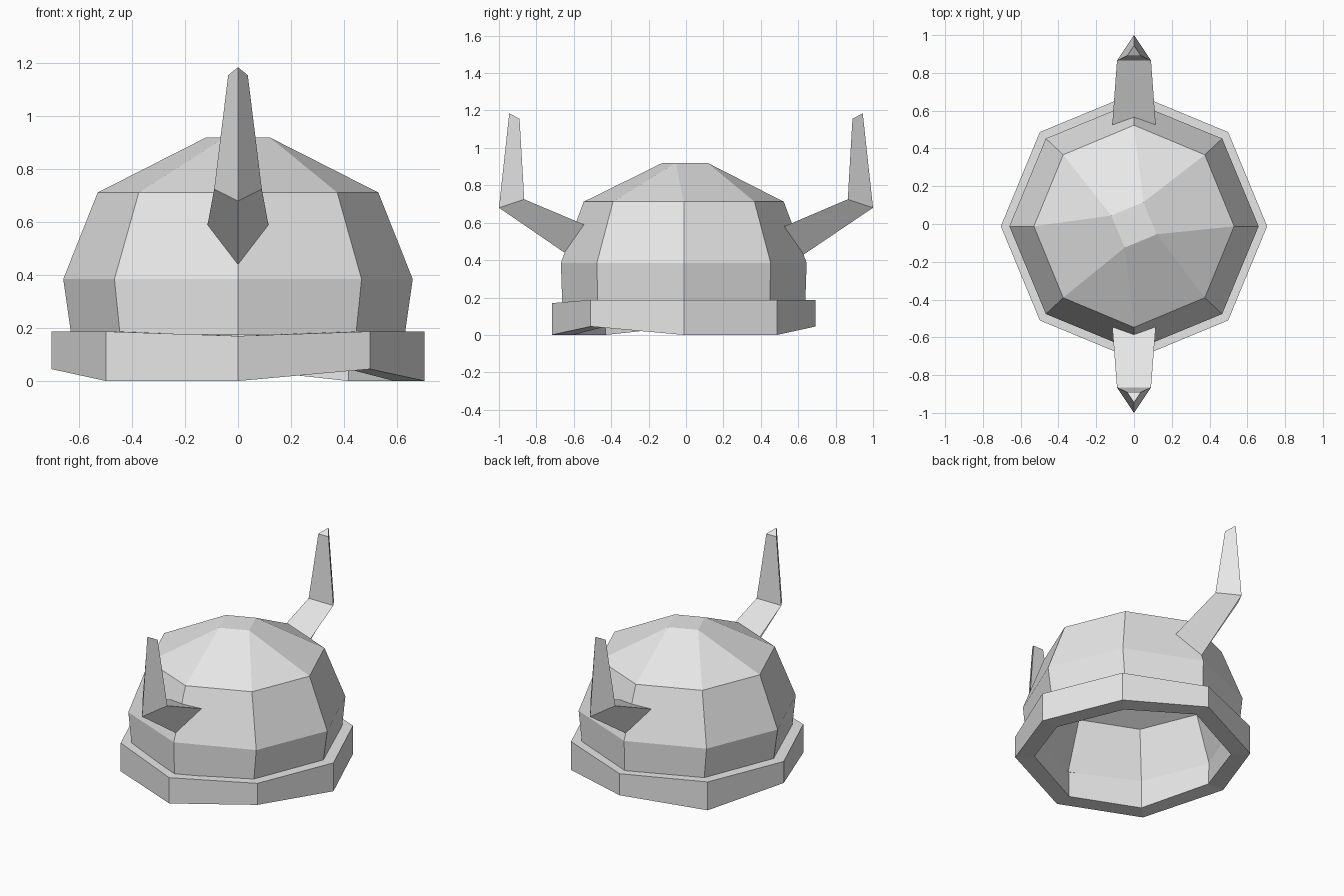
import bpy
import bmesh
from math import sin, cos, radians

cube = bpy.data.objects.get("Cube")
if cube:
    bpy.data.objects.remove(cube)

SIDES = 8
CENTRE_Y = -0.012

grey = bpy.data.materials.new("plain_grey")
grey.use_nodes = True
colour = (0.8, 0.8, 0.8, 1)
grey.diffuse_color = colour
grey.node_tree.nodes["Principled BSDF"].inputs["Base Color"].default_value = colour


def octagon(rx, ry, heights):
    """Eight points with a corner on each axis; heights is one value or eight."""
    if not isinstance(heights, list):
        heights = [heights] * SIDES
    return [(rx * cos(radians(45 * i)), CENTRE_Y + ry * sin(radians(45 * i)), z)
            for i, z in enumerate(heights)]


def crown(r, z):
    """Four points, each doubled, so that pairs of dome corners meet."""
    angles = [radians(90 * ((i + 1) // 2) - 22.5) for i in range(SIDES)]
    return [(r * cos(a), r * sin(a) - 0.005, z) for a in angles]


def loft(name, rings, closed=False):
    """Join rings of points with faces; close into a loop or cap both ends."""
    bm = bmesh.new()
    loops = [[bm.verts.new(p) for p in ring] for ring in rings]
    pairs = list(zip(loops, loops[1:]))
    if closed:
        pairs.append((loops[-1], loops[0]))
    else:
        bm.faces.new(loops[0])
        bm.faces.new(loops[-1])
    for a, b in pairs:
        n = len(a)
        for i in range(n):
            j = (i + 1) % n
            bm.faces.new((a[i], a[j], b[j], b[i]))
    bmesh.ops.remove_doubles(bm, verts=bm.verts, dist=0.001)
    bmesh.ops.recalc_face_normals(bm, faces=bm.faces)
    mesh = bpy.data.meshes.new(name)
    bm.to_mesh(mesh)
    bm.free()
    mesh.materials.append(grey)
    obj = bpy.data.objects.new(name, mesh)
    bpy.context.collection.objects.link(obj)
    return obj


# Uneven rim band, some lower corners lifted, front upper corner dipped
lifted = {2, 4, 7}
lower = [0.045 if i in lifted else 0.0 for i in range(SIDES)]
upper = [0.17 if i == 6 else 0.187 for i in range(SIDES)]
loft("rim", [
    octagon(0.705, 0.705, lower),
    octagon(0.705, 0.705, upper),
    octagon(0.595, 0.595, upper),
    octagon(0.59, 0.59, lower),
], closed=True)

# Dome shell: inner skin from its ceiling down, then outer skin up to the crown
loft("dome", [
    crown(0.12, 0.66),
    octagon(0.5, 0.5, 0.49),
    octagon(0.6, 0.6, 0.175),
    octagon(0.63, 0.65, 0.175),
    octagon(0.66, 0.657, 0.385),
    octagon(0.53, 0.535, 0.712),
    crown(0.13, 0.92),
])

# Bent three-sided horns: half width, inner y and z, outer y and z per section
for name, side, sink in (("front_horn", -1, 0.0), ("back_horn", 1, 0.02)):
    sections = [
        (0.115, 0.545 - sink, 0.59 - sink / 2, 0.65 - sink, 0.44 - sink / 2),
        (0.09, 0.865, 0.725, 1.0, 0.68),
        (0.037, 0.89, 1.155, 0.945, 1.185),
    ]
    loft(name, [[(-w, side * yi, zi), (w, side * yi, zi), (0, side * yo, zo)]
                for w, yi, zi, yo, zo in sections])
